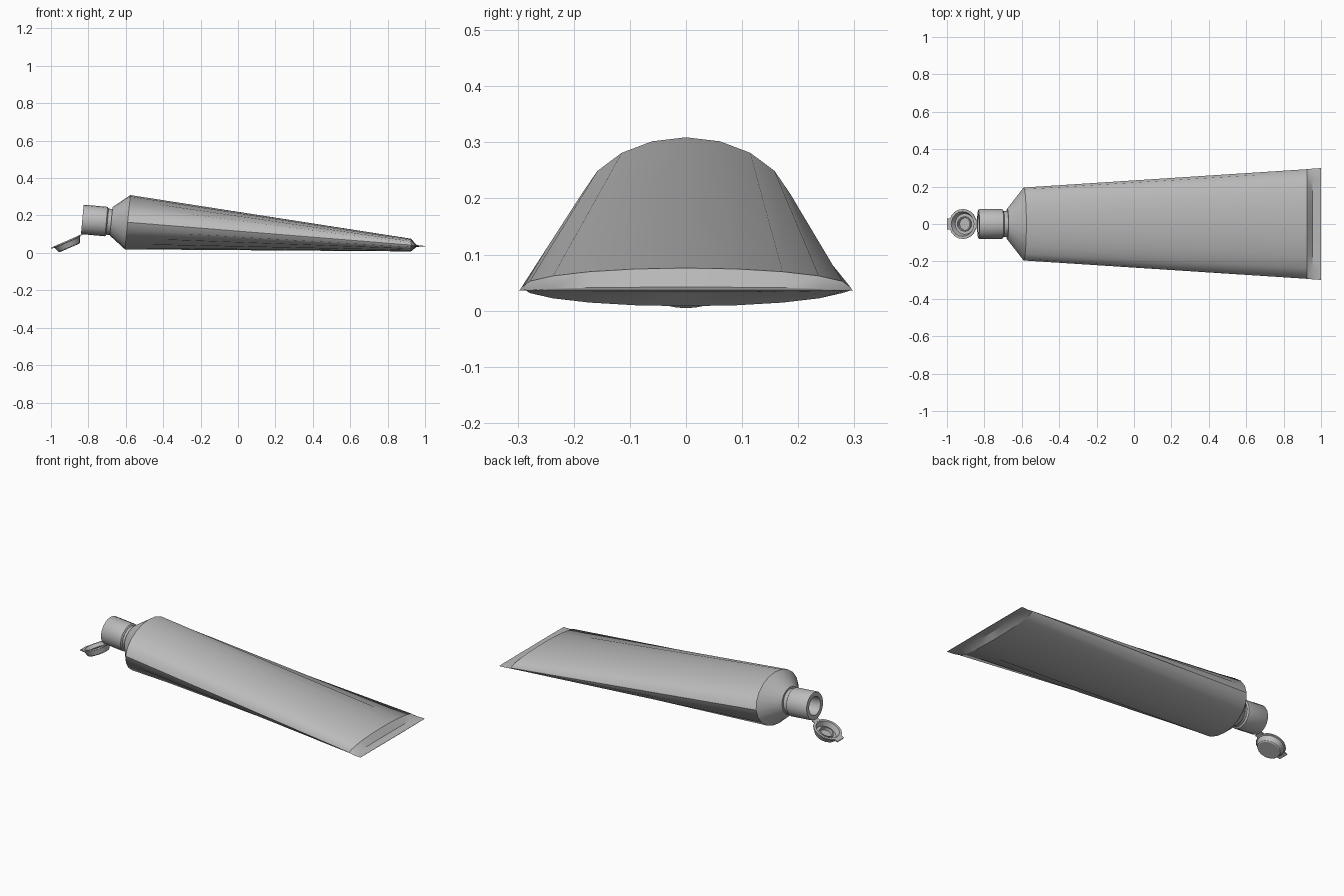
import bpy, bmesh, math
from mathutils import Matrix, Vector

if "Cube" in bpy.data.objects:
    bpy.data.objects.remove(bpy.data.objects["Cube"])

SIDES = 20

grey = bpy.data.materials.new("plain_grey")
grey.use_nodes = True
grey.diffuse_color = (0.5, 0.5, 0.5, 1)
grey.node_tree.nodes["Principled BSDF"].inputs["Base Color"].default_value = (0.5, 0.5, 0.5, 1)


def finish(bm, name):
    bmesh.ops.recalc_face_normals(bm, faces=bm.faces)
    mesh = bpy.data.meshes.new(name)
    bm.to_mesh(mesh)
    bm.free()
    mesh.materials.append(grey)
    obj = bpy.data.objects.new(name, mesh)
    bpy.context.collection.objects.link(obj)
    bpy.ops.object.select_all(action="DESELECT")
    obj.select_set(True)
    bpy.context.view_layer.objects.active = obj
    bpy.ops.object.shade_smooth_by_angle(angle=math.radians(32))
    return obj


def loft(name, rings):
    """Skin a list of point rings and close both ends."""
    bm = bmesh.new()
    loops = [[bm.verts.new(p) for p in ring] for ring in rings]
    for a, b in zip(loops, loops[1:]):
        for i in range(SIDES):
            j = (i + 1) % SIDES
            bm.faces.new((a[i], a[j], b[j], b[i]))
    bm.faces.new(loops[0])
    bm.faces.new(loops[-1])
    return finish(bm, name)


def ellipse(x, z, ry, rz, lean=0.0):
    angles = [math.tau * i / SIDES for i in range(SIDES)]
    return [(x + lean * rz * math.sin(a), ry * math.cos(a), z + rz * math.sin(a))
            for a in angles]


def placed(x, z, degrees):
    return Matrix.Translation((x, 0, z)) @ Matrix.Rotation(math.radians(degrees), 4, "Y")


def revolve(name, profile, frame):
    """Turn (radius, height) pairs about the local z axis of the frame."""
    angles = [math.tau * i / SIDES for i in range(SIDES)]
    return loft(name, [[frame @ Vector((r * math.cos(a), r * math.sin(a), h))
                        for a in angles] for r, h in profile])


def block(name, frame, centre, size):
    bm = bmesh.new()
    bmesh.ops.create_cube(bm, size=1, matrix=frame @ Matrix.Translation(centre)
                          @ Matrix.Diagonal((*size, 1)))
    return finish(bm, name)


# Tube body: shoulder, long taper and flat crimped tail
loft("tube_body", [
    ellipse(-0.678, 0.169, 0.082, 0.076, 0.1),
    ellipse(-0.59, 0.164, 0.195, 0.145, 0.1),
    ellipse(0.925, 0.042, 0.293, 0.034),
    ellipse(0.955, 0.037, 0.296, 0.005),
    ellipse(1.0, 0.036, 0.299, 0.001),
])

# Neck and hollow cap share one slightly raised axis
cap_frame = placed(-0.698, 0.167, -84.9)
revolve("neck", [(0.07, -0.03), (0.07, 0.01)], cap_frame)
revolve("cap", [(0.071, 0), (0.079, 0.006), (0.079, 0.13), (0.076, 0.135),
                (0.052, 0.135), (0.048, 0.06)], cap_frame)

# Open lid: shallow dish with a raised sealing ring inside
lid_frame = placed(-0.90, 0.027, -23.6)
revolve("lid", [(0.056, 0), (0.062, 0.004), (0.073, 0.032), (0.08, 0.034),
                (0.08, 0.041), (0.066, 0.041), (0.056, 0.012), (0.04, 0.012),
                (0.04, 0.025), (0.034, 0.025), (0.032, 0.008)], lid_frame)
block("lid_tab", lid_frame, (-0.081, 0, 0.0375), (0.022, 0.06, 0.007))
block("lid_hinge", lid_frame, (0.081, 0, 0.039), (0.02, 0.05, 0.005))
